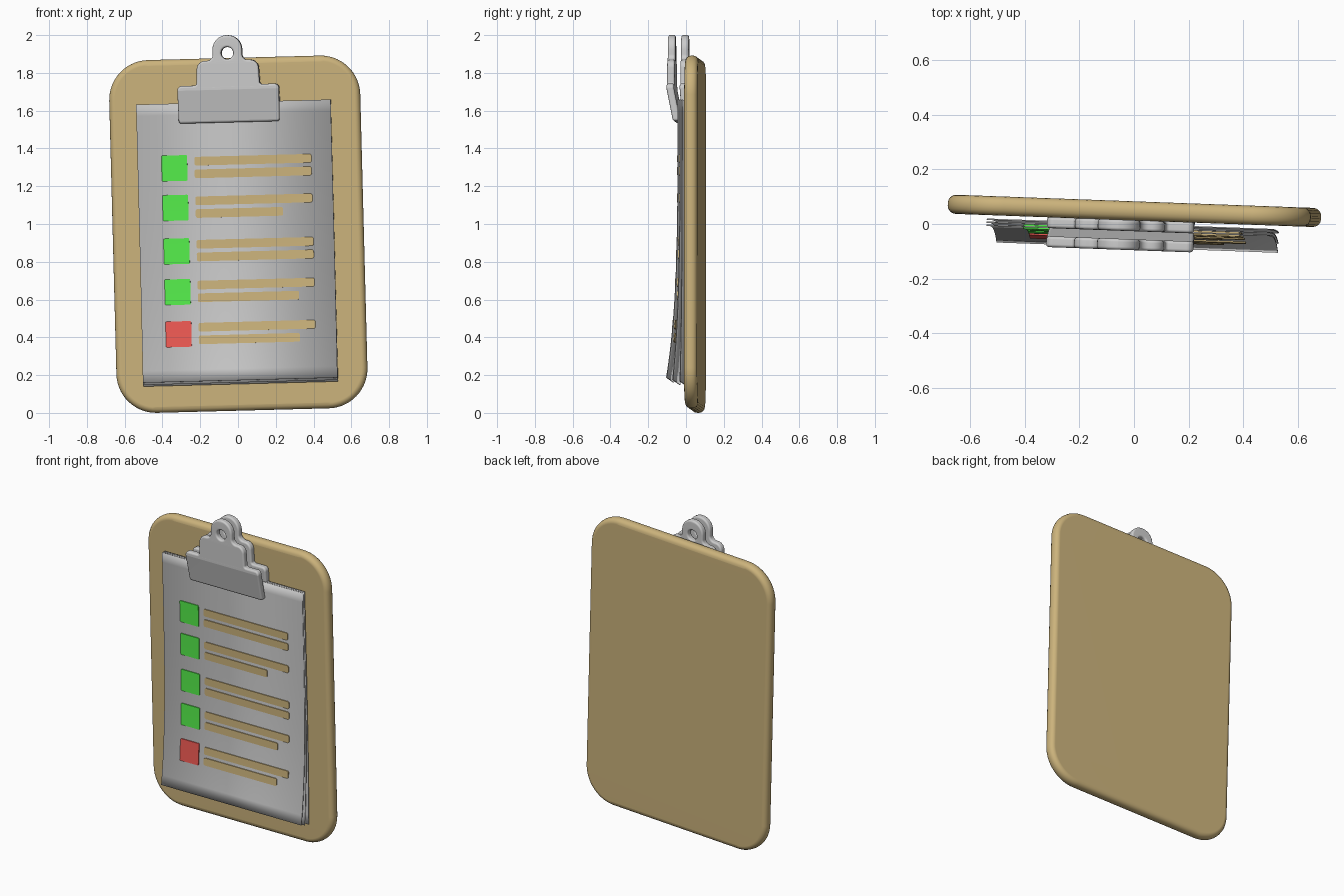
import bpy, bmesh
from math import radians, sin, cos, tan, pi
from mathutils import Matrix, Vector

if "Cube" in bpy.data.objects:
    bpy.data.objects.remove(bpy.data.objects["Cube"])

# Whole model leans slightly: local x = right, z = up, origin at board centre
ROOT = (Matrix.Translation((0, 0, 0.946)) @ Matrix.Rotation(radians(-2.1), 4, 'Z')
        @ Matrix.Rotation(radians(-1.5), 4, 'Y'))


def material(name, rgb):
    m = bpy.data.materials.new(name)
    m.diffuse_color = (*rgb, 1)
    m.use_nodes = True
    m.node_tree.nodes["Principled BSDF"].inputs["Base Color"].default_value = m.diffuse_color
    return m


TAN = material("tan", (0.60, 0.45, 0.20))
GREEN = material("green", (0.09, 0.85, 0.07))
RED = material("red", (0.85, 0.10, 0.085))


def fillet(corners, steps=8):
    """Closed outline from (x, z, radius) corners with rounded corners."""
    out, n = [], len(corners)
    for i, (x, z, r) in enumerate(corners):
        p = Vector((x, z, 0))
        a = (Vector((*corners[i - 1][:2], 0)) - p).normalized()
        b = (Vector((*corners[(i + 1) % n][:2], 0)) - p).normalized()
        half = a.angle(b) / 2
        c = p + (a + b).normalized() * (r / sin(half))
        t = r / tan(half)
        s, e = (p + a * t - c).normalized(), (p + b * t - c).normalized()
        out += [c + s.slerp(e, k / steps) * r for k in range(steps + 1)]
    return out


def rect(x0, x1, z0, z1, r, steps=8):
    return fillet([(x0, z0, r), (x1, z0, r), (x1, z1, r), (x0, z1, r)], steps)


def finish(name, bm, mat=None):
    me = bpy.data.meshes.new(name)
    bm.to_mesh(me)
    bm.free()
    me.shade_smooth()
    me.set_sharp_from_angle(angle=radians(30))
    ob = bpy.data.objects.new(name, me)
    bpy.context.collection.objects.link(ob)
    ob.matrix_world = ROOT
    if mat:
        me.materials.append(mat)
    return ob


def slab(name, loops, thick, bevel, depth, mat=None, cut=None):
    """Bevelled slab from outlines; depth(z) gives its centre y at each height."""
    cu = bpy.data.curves.new(name + "_outline", 'CURVE')
    cu.dimensions, cu.fill_mode = '2D', 'BOTH'
    cu.extrude, cu.bevel_depth = thick / 2 - bevel, bevel
    cu.bevel_resolution, cu.offset = 3, -bevel
    for loop in loops:
        sp = cu.splines.new('POLY')
        sp.points.add(len(loop) - 1)
        for q, p in zip(sp.points, loop):
            q.co = (p.x, p.y, 0, 1)
        sp.use_cyclic_u = True
    tmp = bpy.data.objects.new(name + "_outline", cu)
    bpy.context.collection.objects.link(tmp)
    ev = tmp.evaluated_get(bpy.context.evaluated_depsgraph_get())
    me = bpy.data.meshes.new_from_object(ev)
    bm = bmesh.new()
    bm.from_mesh(me)
    bpy.data.objects.remove(tmp)
    bpy.data.meshes.remove(me)
    bmesh.ops.remove_doubles(bm, verts=bm.verts, dist=1e-5)
    bmesh.ops.transform(bm, matrix=Matrix.Rotation(pi / 2, 4, 'X'), verts=bm.verts)
    if cut is not None:
        bmesh.ops.bisect_plane(bm, geom=bm.verts[:] + bm.edges[:] + bm.faces[:],
                               plane_co=(0, 0, cut), plane_no=(0, 0, 1))
    for v in bm.verts:
        v.co.y += depth(v.co.z)
    bmesh.ops.recalc_face_normals(bm, faces=bm.faces)
    ob = finish(name, bm, mat)
    if bevel:
        w = ob.modifiers.new("flat_faces", 'WEIGHTED_NORMAL')
        w.keep_sharp = True
    return ob


# Board
slab("board", [rect(-0.665, 0.665, -0.934, 0.934, 0.21, 14)], 0.07, 0.03,
     lambda z: 0.048, TAN)


# Paper sheets, curling away from the board towards the bottom
def curl(y0, amount):
    return lambda z: y0 - amount * max(0, (0.7 - z) / 1.475) ** 4


front_curl = curl(-0.024, 0.060)
sheets = [("front_sheet", front_curl, -0.773),
          ("middle_sheet", curl(-0.013, 0.037), -0.785),
          ("back_sheet", curl(-0.002, 0.010), -0.793)]
for name, depth, bottom in sheets:
    bm = bmesh.new()
    rows = 24
    prev = None
    for i in range(rows + 1):
        z = 0.70 + (bottom - 0.70) * i / rows
        pair = [bm.verts.new((x, depth(z), z)) for x in (-0.521, 0.51)]
        if prev:
            bm.faces.new((prev[0], pair[0], pair[1], prev[1]))
        prev = pair
    ob = finish(name, bm)
    s = ob.modifiers.new("thickness", 'SOLIDIFY')
    s.thickness, s.offset = 0.005, 0

# Checklist rows: box plus two lines (height, right end of second line, colour)
items = [(0.358, 0.40, GREEN), (0.148, 0.243, GREEN), (-0.082, 0.40, GREEN),
         (-0.298, 0.317, GREEN), (-0.521, 0.317, RED)]
for i, (z, end, colour) in enumerate(items, 1):
    slab(f"check_box_{i}", [rect(-0.394, -0.258, z - 0.068, z + 0.068, 0.006, 3)],
         0.016, 0, front_curl, colour)
    for part, dz, x1 in (("upper", 0.034, 0.40), ("lower", -0.033, end)):
        slab(f"{part}_line_{i}",
             [rect(-0.22, x1, z + dz - 0.023, z + dz + 0.023, 0.01, 4)],
             0.016, 0, front_curl, TAN)

# Clip: two plates of the same outline with a hanging hole
CX, BEND = -0.029, 0.787
side = [(0.267, 0.593, 0.015), (0.270, BEND + 0.005, 0.025), (0.168, BEND + 0.005, 0.012),
        (0.162, 0.922, 0.045), (0.078, 0.922, 0.03), (0.078, 1.055, 0.077)]
outline = fillet([(CX + x, z, r) for x, z, r in side]
                 + [(CX - x, z, r) for x, z, r in reversed(side)])
hole = [Vector((CX + 0.032 * cos(a), 0.96 + 0.032 * sin(a), 0))
        for a in (2 * pi * k / 24 for k in range(24))]
for name, y, slope in (("clip_front_plate", -0.076, 0.20), ("clip_back_plate", -0.006, 0.08)):
    slab(name, [outline, hole], 0.04, 0.011,
         lambda z, y=y, s=slope: y + s * max(0, BEND - 0.02 - z), cut=BEND - 0.02)
